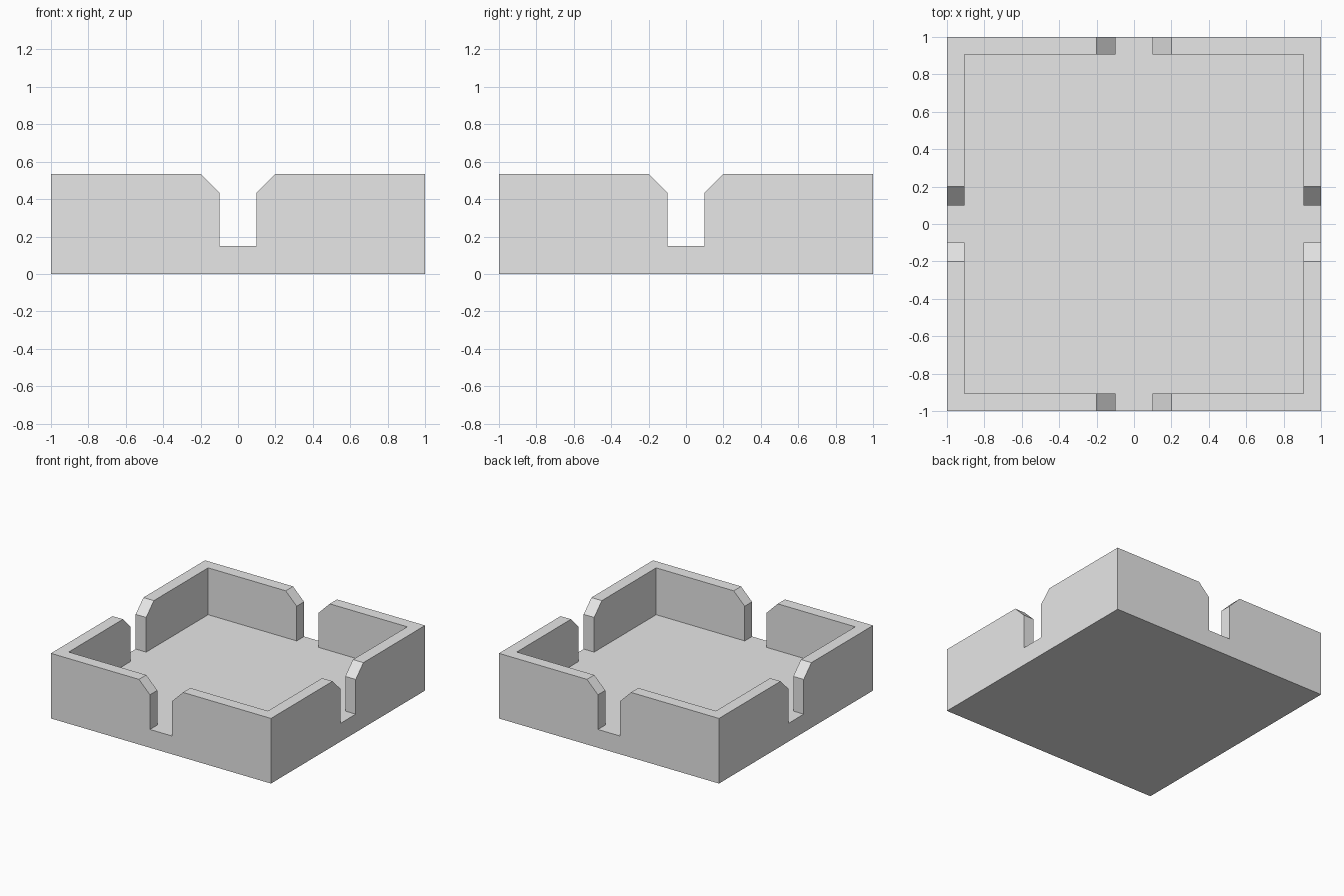
import bpy, bmesh
from math import pi
from mathutils import Matrix

if "Cube" in bpy.data.objects:
    bpy.data.objects.remove(bpy.data.objects["Cube"])

HEIGHT, FLOOR, INNER = 0.535, 0.15, 0.905
SLOT, FLARE = 0.1, 0.2          # half widths of the slot and of its flared mouth
SHOULDER = HEIGHT - (FLARE - SLOT)

grey = bpy.data.materials.new("light grey")
grey.use_nodes = True
grey.diffuse_color = (0.8, 0.8, 0.8, 1)
grey.node_tree.nodes["Principled BSDF"].inputs["Base Color"].default_value = (0.8, 0.8, 0.8, 1)


def prism(name, profile, depth, turn=0):
    """Extrude an (x, z) profile along y, centred, then turn it about z."""
    bm = bmesh.new()
    face = bm.faces.new([bm.verts.new((x, -depth / 2, z)) for x, z in profile])
    swept = bmesh.ops.extrude_face_region(bm, geom=[face])["geom"]
    bmesh.ops.translate(bm, vec=(0, depth, 0),
                        verts=[v for v in swept if isinstance(v, bmesh.types.BMVert)])
    bmesh.ops.transform(bm, matrix=Matrix.Rotation(turn, 4, "Z"), verts=bm.verts)
    bmesh.ops.recalc_face_normals(bm, faces=bm.faces)
    mesh = bpy.data.meshes.new(name)
    bm.to_mesh(mesh)
    bm.free()
    mesh.materials.append(grey)
    obj = bpy.data.objects.new(name, mesh)
    bpy.context.collection.objects.link(obj)
    return obj


def rectangle(half, low, high):
    return [(-half, low), (half, low), (half, high), (-half, high)]


# Square tray body
tray = prism("tray", rectangle(1, 0, HEIGHT), 2)

# Flared slot profile, running past the top of the walls
right = [(SLOT, FLOOR), (SLOT, SHOULDER), (FLARE + 0.1, HEIGHT + 0.1)]
slot = right + [(-x, z) for x, z in reversed(right)]

# Hollow interior and the two crossing slots
cutters = [
    prism("cavity_cutter", rectangle(INNER, FLOOR, HEIGHT + 0.2), 2 * INNER),
    prism("slot_cutter_front_back", slot, 2.4),
    prism("slot_cutter_sides", slot, 2.4, pi / 2),
]
bpy.context.view_layer.objects.active = tray
for cutter in cutters:
    cut = tray.modifiers.new(cutter.name, "BOOLEAN")
    cut.operation, cut.solver, cut.object = "DIFFERENCE", "EXACT", cutter
    bpy.ops.object.modifier_apply(modifier=cut.name)
    bpy.data.objects.remove(cutter)
